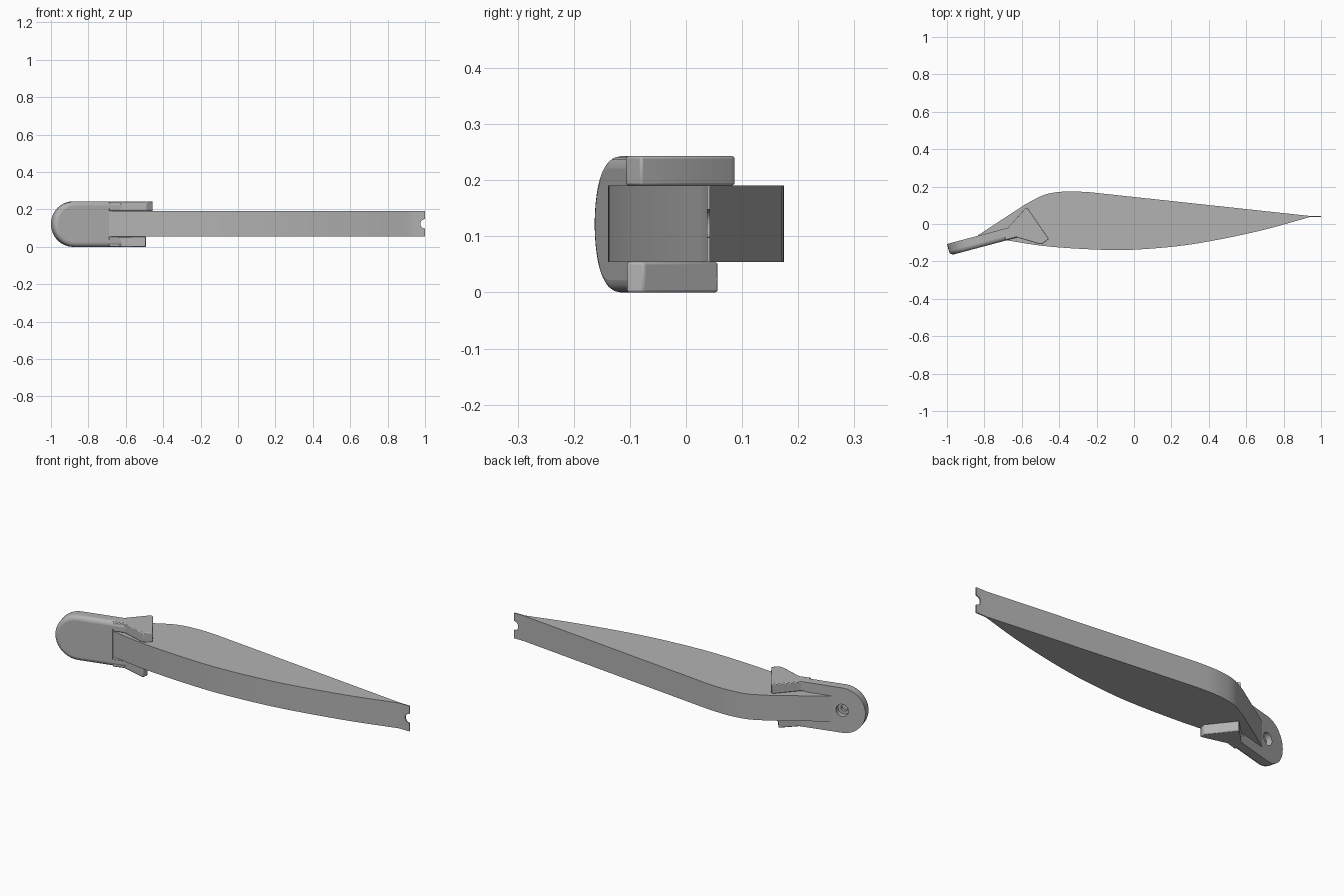
import bpy, bmesh, math
from mathutils import Matrix, Vector

cube = bpy.data.objects.get("Cube")
if cube:
    bpy.data.objects.remove(cube, do_unlink=True)

grey = bpy.data.materials.new("mid_grey")
grey.use_nodes = True
GREY = (0.45, 0.45, 0.45, 1)
grey.diffuse_color = GREY
grey.node_tree.nodes["Principled BSDF"].inputs["Base Color"].default_value = GREY


def prism(name, outline, low, high, matrix=Matrix()):
    """Extrude a flat outline along local z."""
    bm = bmesh.new()
    face = bm.faces.new([bm.verts.new((x, y, low)) for x, y in outline])
    new = bmesh.ops.extrude_face_region(bm, geom=[face])["geom"]
    for v in new:
        if isinstance(v, bmesh.types.BMVert):
            v.co.z = high
    bmesh.ops.recalc_face_normals(bm, faces=bm.faces)
    bm.transform(matrix)
    mesh = bpy.data.meshes.new(name)
    bm.to_mesh(mesh)
    bm.free()
    obj = bpy.data.objects.new(name, mesh)
    bpy.context.collection.objects.link(obj)
    mesh.materials.append(grey)
    return obj


def spline(points, steps=6):
    """Smooth curve through the points."""
    p = [Vector(q) for q in points]
    p = [2 * p[0] - p[1]] + p + [2 * p[-1] - p[-2]]
    out = []
    for a, b, c, d in zip(p, p[1:], p[2:], p[3:]):
        for i in range(steps):
            t = i / steps
            out.append((b + (c - a) * t / 2 + (2 * a - 5 * b + 4 * c - d) * t * t / 2
                        + (3 * b - a - 3 * c + d) * t ** 3 / 2))
    return [tuple(v) for v in out] + [tuple(points[-1])]


def circle(cx, cy, r, a0=0, a1=360, n=32):
    return [(cx + r * math.cos(math.radians(a0 + (a1 - a0) * i / n)),
             cy + r * math.sin(math.radians(a0 + (a1 - a0) * i / n)))
            for i in range(n + (a1 - a0 < 360))]


def cut(obj, cutter):
    mod = obj.modifiers.new("cut", "BOOLEAN")
    mod.operation = "DIFFERENCE"
    mod.solver = "EXACT"
    mod.object = cutter
    cutter.hide_render = True
    cutter.hide_set(True)


def bevel(obj, width, segments):
    mod = obj.modifiers.new("rounded_rim", "BEVEL")
    mod.width = width
    mod.segments = segments
    mod.limit_method = "ANGLE"
    mod.angle_limit = math.radians(40)


def smooth(obj):
    bpy.ops.object.select_all(action="DESELECT")
    obj.select_set(True)
    bpy.context.view_layer.objects.active = obj
    bpy.ops.object.shade_smooth_by_angle(angle=math.radians(30))


MID, R = 0.1215, 0.1215

# Long tapered body
back = spline([(-0.578, 0.107), (-0.476, 0.157), (-0.364, 0.174), (-0.246, 0.171)])
belly = spline([(0.94, 0.037), (0.67, -0.037), (0.35, -0.102), (0.1, -0.131),
                (-0.13, -0.139), (-0.45, -0.121), (-0.69, -0.086)])
body = prism("body", [(-0.834, -0.06)] + back + [(0.94, 0.043), (1, 0.043), (1, 0.037)]
             + belly, 0.054, 0.191)
to_xz = Matrix.Rotation(math.radians(90), 4, "X")
cut(body, prism("tip_notch_cutter", circle(1, 0.123, 0.025), -0.2, 0.2, to_xz))
smooth(body)

# Round-ended mounting plate, tilted; local z points out of its front
tilt = math.radians(14.9)
place = (Matrix.Translation((-1, -0.107, 0)) @ Matrix.Rotation(tilt, 4, "Z") @ to_xz)
plate = prism("mounting_plate", circle(R, MID, R, 90, 270) + [(0.375, 0), (0.375, 2 * R)],
              0, 0.063, place)
# Only the front rim is rounded
weights = plate.data.attributes.new("bevel_weight_edge", "FLOAT", "EDGE")
inverse = place.inverted()
for e in plate.data.edges:
    ends = [inverse @ plate.data.vertices[i].co for i in e.vertices]
    if all(p.z > 0.05 and p.x < 0.38 for p in ends) and not all(p.x > 0.37 for p in ends):
        weights.data[e.index].value = 1
rim = plate.modifiers.new("front_rim", "BEVEL")
rim.width, rim.segments, rim.limit_method = 0.022, 4, "WEIGHT"

# Slot around the body, and blind screw hole in the rear
slot = [(-0.69, -0.2), (-0.58, -0.2), (-0.58, 0.2), (-0.69, 0.2)]
cut(plate, prism("slot_cutter", slot, 0.04, 0.205))
cut(plate, prism("hole_cutter", circle(R, MID, 0.033), -0.01, 0.03, place))
cut(plate, prism("pilot_cutter", circle(R, MID, 0.018), -0.01, 0.048, place))
smooth(plate)

# Gripping jaws above and below the body
top = [(-0.69, -0.024), (-0.674, -0.02), (-0.578, 0.088), (-0.565, 0.08),
       (-0.455, -0.08), (-0.49, -0.107), (-0.51, -0.106), (-0.63, -0.07), (-0.69, -0.088)]
bottom = [(-0.69, -0.024), (-0.674, -0.02), (-0.595, 0.058), (-0.49, -0.075),
          (-0.495, -0.106), (-0.63, -0.07), (-0.69, -0.088)]
upper_jaw = prism("upper_jaw", top, 0.191, 2 * R)
lower_jaw = prism("lower_jaw", bottom, 0, 0.054)
for jaw in (upper_jaw, lower_jaw):
    bevel(jaw, 0.004, 2)
    smooth(jaw)
